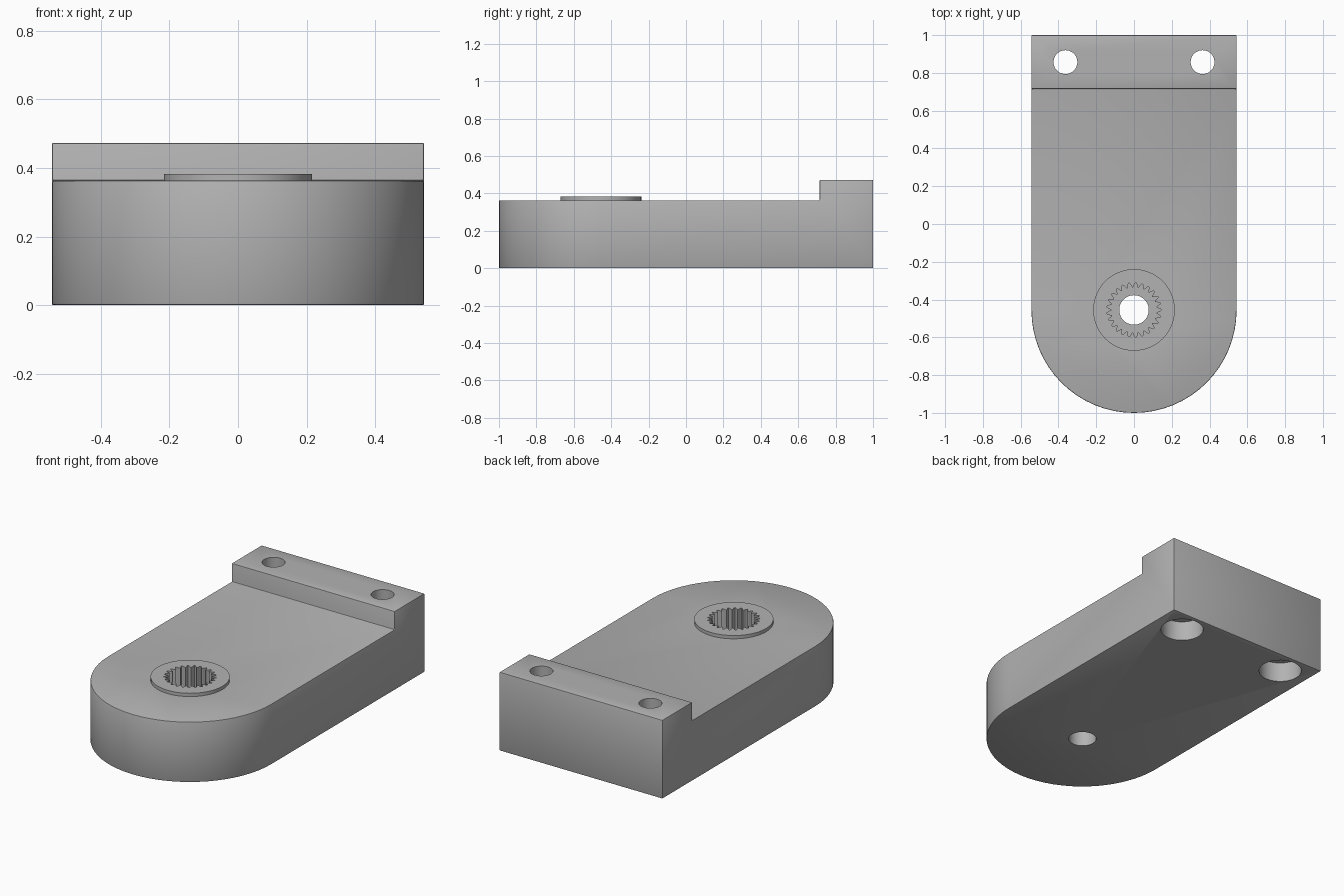
import bpy
import bmesh
from math import sin, cos, pi, radians
from mathutils import Matrix

HALF_W = 0.543          # half width of the arm
BORE_Y = -0.455         # centre of the rounded end and the bore
PLATE_Z, BLOCK_Z = 0.363, 0.473
BOSS_Z = 0.383
HOLE_X, HOLE_Y = 0.363, 0.857

cube = bpy.data.objects.get("Cube")
if cube:
    bpy.data.objects.remove(cube, do_unlink=True)

grey = bpy.data.materials.new("plain_grey")
grey.use_nodes = True
grey.diffuse_color = (0.45, 0.45, 0.45, 1)
grey.node_tree.nodes["Principled BSDF"].inputs["Base Color"].default_value = (0.45, 0.45, 0.45, 1)


def prism(name, outline, low, high, turn=None):
    """Extrude a flat outline from low to high, then optionally turn it."""
    bm = bmesh.new()
    face = bm.faces.new([bm.verts.new((x, y, low)) for x, y in outline])
    new = bmesh.ops.extrude_face_region(bm, geom=[face])["geom"]
    top = [v for v in new if isinstance(v, bmesh.types.BMVert)]
    bmesh.ops.translate(bm, verts=top, vec=(0, 0, high - low))
    if turn:
        bm.transform(turn)
    bmesh.ops.recalc_face_normals(bm, faces=bm.faces)
    mesh = bpy.data.meshes.new(name)
    bm.to_mesh(mesh)
    bm.free()
    mesh.materials.append(grey)
    ob = bpy.data.objects.new(name, mesh)
    bpy.context.collection.objects.link(ob)
    return ob


def ring(x, y, radius, count=48, wave=0, teeth=0):
    """Circle outline, optionally rippled into teeth."""
    points = []
    for i in range(count):
        a = 2 * pi * i / count
        r = radius + wave * cos(teeth * a)
        points.append((x + r * cos(a), y + r * sin(a)))
    return points


helpers = []


def combine(target, tool, operation):
    mod = target.modifiers.new(tool.name, "BOOLEAN")
    mod.operation = operation
    mod.solver = "EXACT"
    mod.object = tool
    tool.hide_render = True
    helpers.append(tool)


# Stepped side profile, stretched across x
axes = Matrix(((0, 0, 1, 0), (1, 0, 0, 0), (0, 1, 0, 0), (0, 0, 0, 1)))
step = [(-1.2, 0), (1.2, 0), (1.2, BLOCK_Z), (0.715, BLOCK_Z),
        (0.715, PLATE_Z), (-1.2, PLATE_Z)]
body = prism("mounting_arm", step, -0.8, 0.8, axes)

# Plan outline: square back, rounded front
arc = [(HALF_W * cos(pi + pi * i / 32), -0.457 + HALF_W * sin(pi + pi * i / 32))
       for i in range(33)]
plan = arc + [(HALF_W, 1), (-HALF_W, 1)]
combine(body, prism("plan_cutter", plan, -0.5, 1), "INTERSECT")

# Slightly eased edges
bevel = body.modifiers.new("eased_edges", "BEVEL")
bevel.width = 0.005
bevel.segments = 2
bevel.limit_method = "ANGLE"
bevel.angle_limit = radians(35)

# Raised boss around the bore
combine(body, prism("boss", ring(0, BORE_Y, 0.216, 64), 0.3, BOSS_Z), "UNION")

# Toothed socket above a plain through hole
teeth = ring(0, BORE_Y, 0.132, 250, 0.013, 25)
combine(body, prism("socket_cutter", teeth, 0.18, 0.6), "DIFFERENCE")
combine(body, prism("bore_cutter", ring(0, BORE_Y, 0.078), -0.1, 0.25), "DIFFERENCE")

# Screw holes, counterbored from below
for side in (-1, 1):
    x = side * HOLE_X
    combine(body, prism("screw_cutter", ring(x, HOLE_Y, 0.063), -0.1, 0.6), "DIFFERENCE")
    combine(body, prism("counterbore_cutter", ring(x, HOLE_Y, 0.12), -0.1, 0.12), "DIFFERENCE")

# Bake the modifiers and drop the helpers
graph = bpy.context.evaluated_depsgraph_get()
solid = bpy.data.meshes.new_from_object(body.evaluated_get(graph))
body.modifiers.clear()
body.data = solid
solid.materials.clear()
solid.materials.append(grey)
for poly in solid.polygons:
    poly.material_index = 0
for tool in helpers:
    bpy.data.objects.remove(tool, do_unlink=True)

bpy.ops.object.select_all(action="DESELECT")
body.select_set(True)
bpy.context.view_layer.objects.active = body
bpy.ops.object.shade_smooth_by_angle(angle=radians(30))
